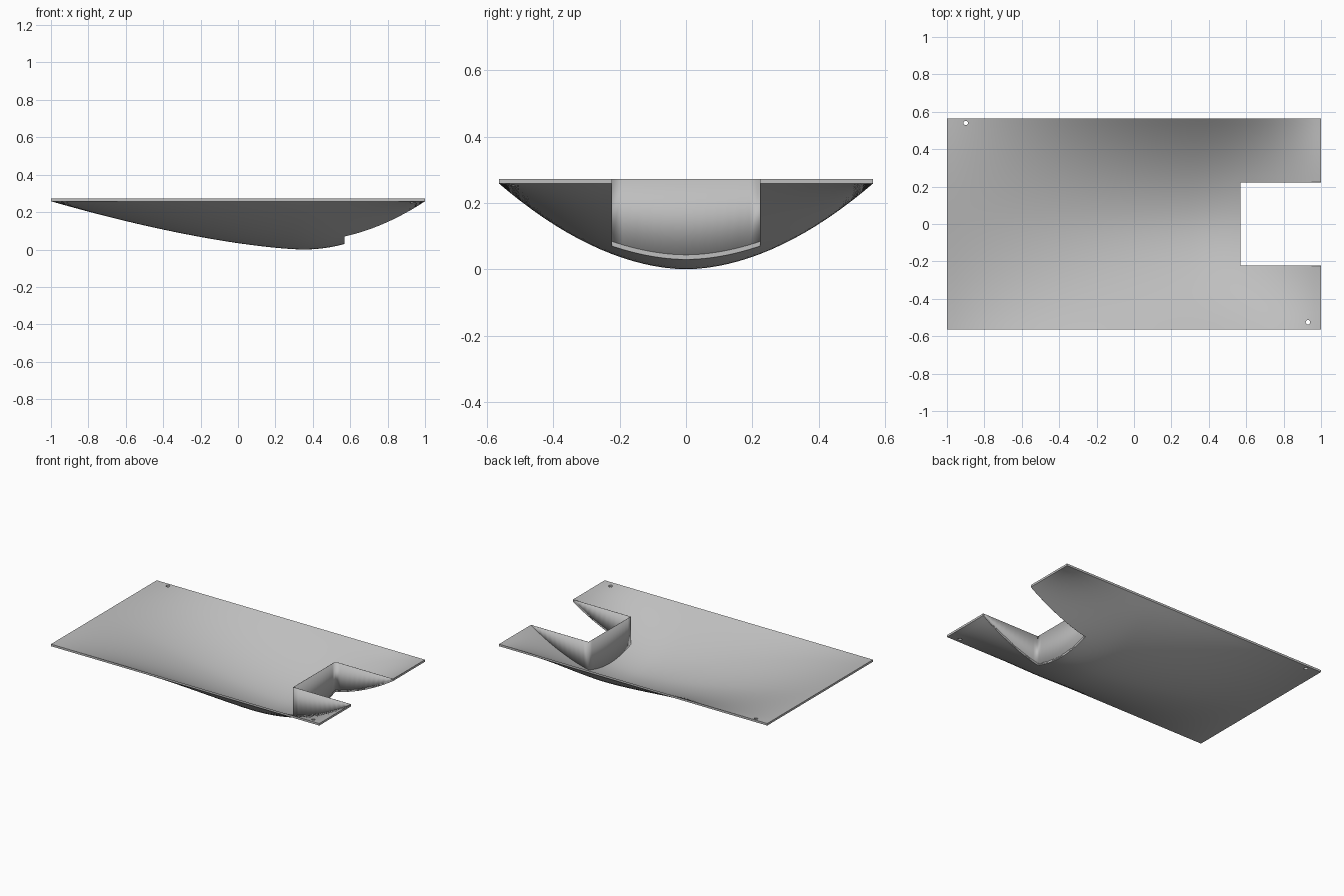
import bpy
import bmesh

cube = bpy.data.objects.get("Cube")
if cube:
    bpy.data.objects.remove(cube)

HALF_W, NOTCH_X, NOTCH_Y = 0.563, 0.57, 0.223
DEPTH, SHEET, LOW_X = 0.258, 0.014, 0.35
TOP = DEPTH + SHEET

grey = bpy.data.materials.new("light grey metal")
grey.use_nodes = True
colour = (0.52, 0.52, 0.52, 1)
grey.diffuse_color = colour
grey.node_tree.nodes["Principled BSDF"].inputs["Base Color"].default_value = colour


def underside(x, y):
    """Height of the dished pan's lower skin."""
    if x < LOW_X:
        along = ((LOW_X - x) / (1 + LOW_X)) ** 1.5
    else:
        along = ((x - LOW_X) / (1 - LOW_X)) ** 2
    across = (abs(y) / HALF_W) ** 1.87
    return DEPTH * (1 - (1 - along) * (1 - across))


def spread(a, b, n):
    return [a + (b - a) * i / n for i in range(n)]


def finish(bm, name):
    bmesh.ops.recalc_face_normals(bm, faces=bm.faces)
    mesh = bpy.data.meshes.new(name)
    bm.to_mesh(mesh)
    bm.free()
    mesh.materials.append(grey)
    obj = bpy.data.objects.new(name, mesh)
    bpy.context.collection.objects.link(obj)
    return obj


def activate(obj):
    bpy.ops.object.select_all(action='DESELECT')
    obj.select_set(True)
    bpy.context.view_layer.objects.active = obj


def smooth(obj):
    activate(obj)
    bpy.ops.object.shade_smooth_by_angle(angle=0.5)


# Grid lines land exactly on the notch edges
xs = spread(-1, NOTCH_X, 40) + spread(NOTCH_X, 1, 12) + [1]
ys = (spread(-HALF_W, -NOTCH_Y, 10) + spread(-NOTCH_Y, NOTCH_Y, 14)
      + spread(NOTCH_Y, HALF_W, 10) + [HALF_W])

# Dished pan sheet with the notch left open
bm = bmesh.new()
grid = [[bm.verts.new((x, y, underside(x, y))) for y in ys] for x in xs]
for i in range(len(xs) - 1):
    for j in range(len(ys) - 1):
        mid_x, mid_y = (xs[i] + xs[i + 1]) / 2, (ys[j] + ys[j + 1]) / 2
        if mid_x > NOTCH_X and abs(mid_y) < NOTCH_Y:
            continue
        bm.faces.new((grid[i][j], grid[i + 1][j], grid[i + 1][j + 1], grid[i][j + 1]))
loose = [v for v in bm.verts if not v.link_faces]
bmesh.ops.delete(bm, geom=loose, context='VERTS')
upper = bmesh.ops.extrude_face_region(bm, geom=bm.faces[:])
bmesh.ops.translate(bm, vec=(0, 0, SHEET),
                    verts=[g for g in upper["geom"] if isinstance(g, bmesh.types.BMVert)])
pan = finish(bm, "pan_sheet")

# Two small mounting holes in opposite corners
for x, y in ((-0.9, 0.54), (0.93, -0.525)):
    bpy.ops.mesh.primitive_cylinder_add(vertices=20, radius=0.012, depth=0.3,
                                        location=(x, y, DEPTH))
    cutter = bpy.context.object
    cutter.name = "hole_cutter"
    cutter.hide_render = True
    cut = pan.modifiers.new("mounting hole", 'BOOLEAN')
    cut.operation = 'DIFFERENCE'
    cut.solver = 'EXACT'
    cut.object = cutter
    activate(pan)
    bpy.ops.object.modifier_apply(modifier=cut.name)
    bpy.data.objects.remove(cutter)
smooth(pan)

# Upright walls around the notch, from the lower skin to the rim
notch_xs = [x for x in xs if x >= NOTCH_X]
notch_ys = [y for y in ys if abs(y) < NOTCH_Y + 0.001]
path = ([(x, -NOTCH_Y) for x in reversed(notch_xs)]
        + [(NOTCH_X, y) for y in notch_ys[1:-1]]
        + [(x, NOTCH_Y) for x in notch_xs])
bm = bmesh.new()
pairs = [(bm.verts.new((x, y, underside(x, y))), bm.verts.new((x, y, TOP))) for x, y in path]
for (a, b), (c, d) in zip(pairs, pairs[1:]):
    bm.faces.new((a, c, d, b))
walls = finish(bm, "notch_walls")
# Keep the visible notch face flush with the sheet edge
if walls.data.polygons[len(path) // 2].normal.x < 0:
    walls.data.flip_normals()
thick = walls.modifiers.new("wall thickness", 'SOLIDIFY')
thick.thickness = 0.002
thick.offset = -1
smooth(walls)
